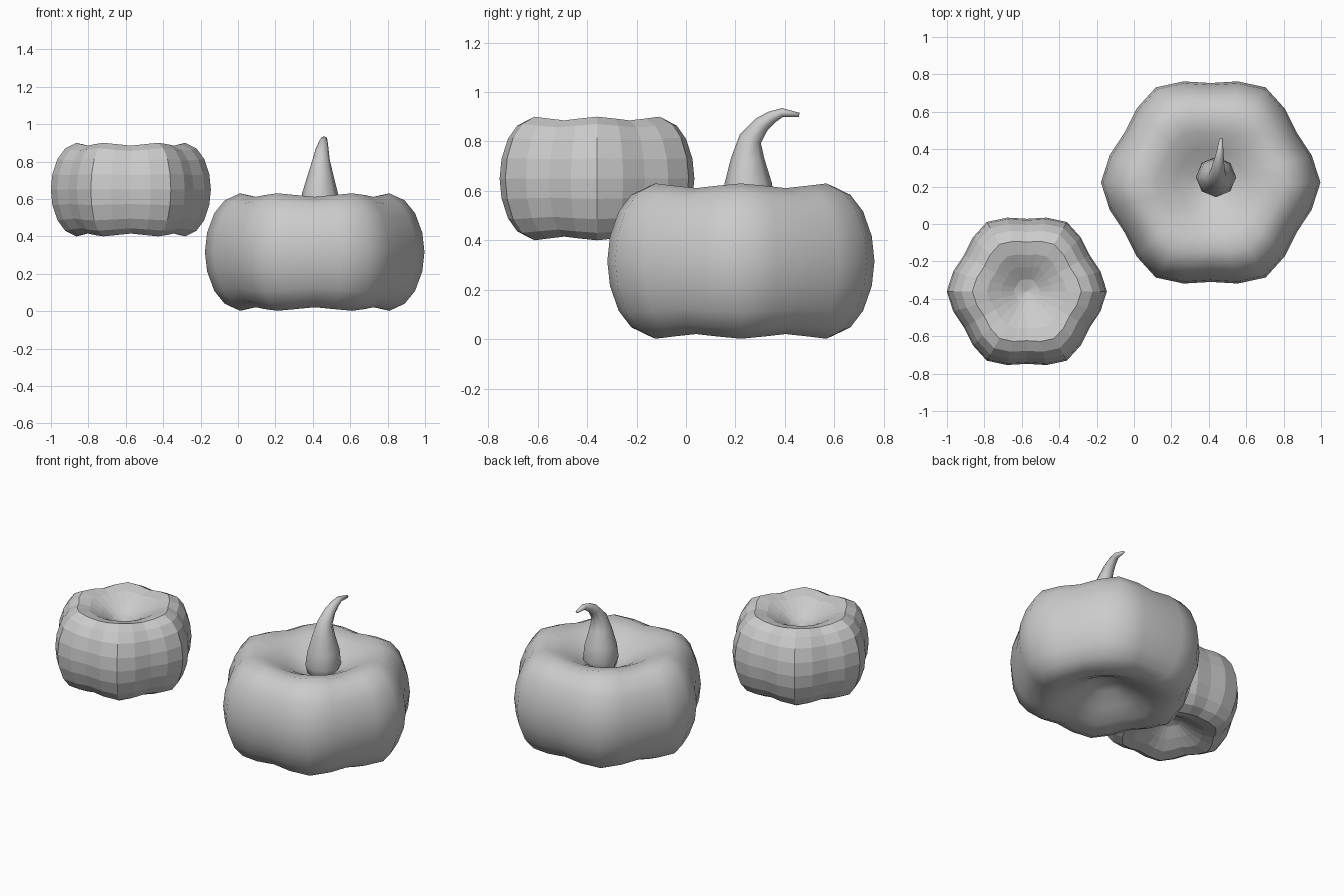
import bpy, bmesh
from math import cos, sin, pi
from mathutils import Vector

if "Cube" in bpy.data.objects:
    bpy.data.objects.remove(bpy.data.objects["Cube"])

SEGS = 24
# Upper half of the ribbed body: (radius fraction, height fraction), equator to crown
PROFILE = [(1, 0), (0.98, 0.33), (0.915, 0.66), (0.82, 0.88), (0.68, 1),
           (0.5, 0.93), (0.33, 0.78), (0.16, 0.6)]
POLE = 0.5


def finish(name, bm, smooth):
    bmesh.ops.recalc_face_normals(bm, faces=bm.faces)
    for f in bm.faces:
        f.smooth = smooth
    me = bpy.data.meshes.new(name)
    bm.to_mesh(me)
    bm.free()
    ob = bpy.data.objects.new(name, me)
    bpy.context.collection.objects.link(ob)
    return ob


def skin(bm, rings):
    for a, b in zip(rings, rings[1:]):
        n = len(a)
        for i in range(n):
            j = (i + 1) % n
            bm.faces.new((a[i], a[j], b[j], b[i]))


def cap(bm, ring, point):
    tip = bm.verts.new(point)
    for i in range(len(ring)):
        bm.faces.new((ring[i], ring[(i + 1) % len(ring)], tip))


def pumpkin(name, centre, radius, half_height, smooth):
    bm = bmesh.new()
    c = Vector(centre)
    full = [(r, -z) for r, z in reversed(PROFILE[1:])] + PROFILE
    rings = []
    for r, z in full:
        ring = []
        for i in range(SEGS):
            a = 2 * pi * i / SEGS
            rib = cos(6 * a)
            rr = radius * r * (0.953 + 0.047 * rib)
            zz = half_height * z * (0.97 + 0.03 * rib * min(1, r / 0.6))
            ring.append(bm.verts.new(c + Vector((rr * cos(a), rr * sin(a), zz))))
        rings.append(ring)
    skin(bm, rings)
    cap(bm, rings[0], c - Vector((0, 0, POLE * half_height)))
    cap(bm, rings[-1], c + Vector((0, 0, POLE * half_height)))
    return finish(name, bm, smooth)


def stem(name, path, radii, sides=8):
    bm = bmesh.new()
    pts = [Vector(p) for p in path]
    rings = []
    for k, p in enumerate(pts):
        t = (pts[min(k + 1, len(pts) - 1)] - pts[max(k - 1, 0)]).normalized()
        u = Vector((1, 0, 0))
        u = (u - t * u.dot(t)).normalized()
        v = t.cross(u)
        rings.append([bm.verts.new(p + radii[k] * (u * cos(2 * pi * i / sides) + v * sin(2 * pi * i / sides)))
                      for i in range(sides)])
    skin(bm, rings)
    cap(bm, rings[0], pts[0])
    cap(bm, rings[-1], pts[-1])
    return finish(name, bm, True)


# Large smooth pumpkin and small faceted one
pumpkin("large_pumpkin", (0.41, 0.222, 0.316), 0.587, 0.314, True)
pumpkin("small_pumpkin", (-0.573, -0.36, 0.65), 0.428, 0.25, False)

# Curled, tapering stem on the large pumpkin
stem("pumpkin_stem",
     [(0.438, 0.25, 0.46), (0.438, 0.25, 0.54), (0.439, 0.252, 0.63), (0.442, 0.25, 0.73),
      (0.445, 0.26, 0.81), (0.45, 0.305, 0.868), (0.455, 0.345, 0.897),
      (0.46, 0.39, 0.917), (0.466, 0.457, 0.907)],
     [0.085, 0.107, 0.096, 0.068, 0.046, 0.034, 0.026, 0.018, 0.009])
